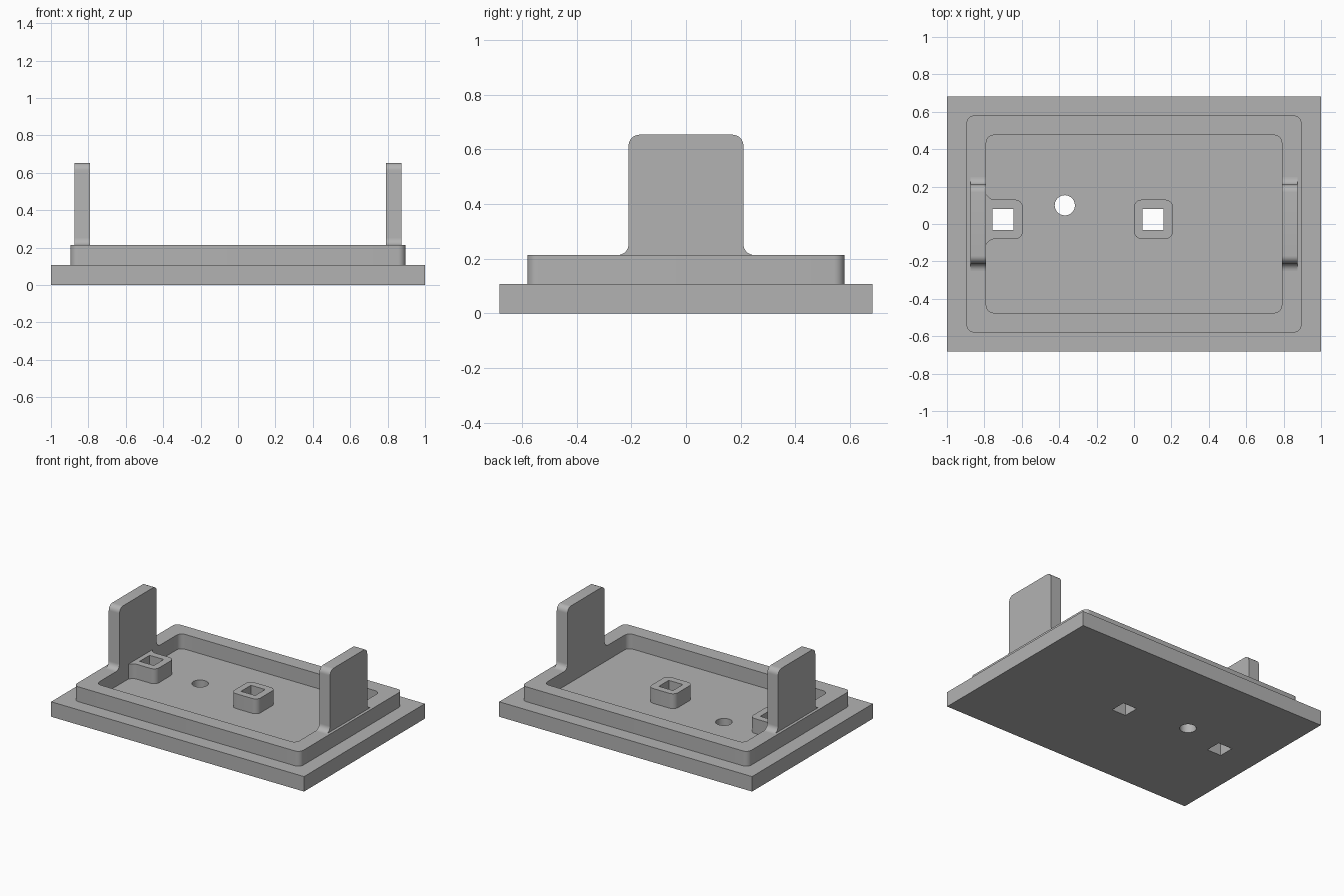
import bpy, bmesh, math
from mathutils import Vector

cube = bpy.data.objects.get("Cube")
if cube:
    bpy.data.objects.remove(cube, do_unlink=True)

grey = bpy.data.materials.new("plain grey")
grey.use_nodes = True
COLOR = (0.45, 0.45, 0.45, 1)
grey.diffuse_color = COLOR
grey.node_tree.nodes["Principled BSDF"].inputs["Base Color"].default_value = COLOR

FLOOR, RIM_TOP, TAB_TOP = 0.107, 0.213, 0.653
ROUND = 0.04


def rounded(corners, steps=8):
    """Outline from (u, v, radius) corners; square corners become arcs."""
    out = []
    n = len(corners)
    for i, (u, v, r) in enumerate(corners):
        p = Vector((u, v))
        if not r:
            pts = [p]
        else:
            back = (Vector(corners[i - 1][:2]) - p).normalized() * r
            ahead = (Vector(corners[(i + 1) % n][:2]) - p).normalized() * r
            angles = [math.pi / 2 * k / steps for k in range(steps + 1)]
            pts = [p + back + ahead - ahead * math.cos(a) - back * math.sin(a)
                   for a in angles]
        for q in pts:
            if not out or (q - out[-1]).length > 1e-4:
                out.append(q)
    if (out[0] - out[-1]).length < 1e-4:
        out.pop()
    return out


def rectangle(x0, x1, y0, y1, r=0):
    return rounded([(x0, y0, r), (x1, y0, r), (x1, y1, r), (x0, y1, r)])


def prism(name, outline, low, high, along_x=False):
    """Extrude an outline along z, or a (y, z) outline along x."""
    bm = bmesh.new()
    place = (lambda p, d: (d, p.x, p.y)) if along_x else (lambda p, d: (p.x, p.y, d))
    face = bm.faces.new([bm.verts.new(place(p, low)) for p in outline])
    depth = high - low
    move = (depth, 0, 0) if along_x else (0, 0, depth)
    top = bmesh.ops.extrude_face_region(bm, geom=[face], use_keep_orig=True)
    bmesh.ops.translate(bm, vec=move,
                        verts=[e for e in top["geom"] if isinstance(e, bmesh.types.BMVert)])
    bmesh.ops.recalc_face_normals(bm, faces=bm.faces)
    mesh = bpy.data.meshes.new(name)
    bm.to_mesh(mesh)
    bm.free()
    mesh.materials.append(grey)
    obj = bpy.data.objects.new(name, mesh)
    bpy.context.collection.objects.link(obj)
    return obj


def activate(obj):
    bpy.ops.object.select_all(action="DESELECT")
    obj.select_set(True)
    bpy.context.view_layer.objects.active = obj


def cut(obj, outline, low=-0.1, high=0.5):
    cutter = prism("cutter", outline, low, high)
    mod = obj.modifiers.new("cut", "BOOLEAN")
    mod.operation, mod.solver, mod.object = "DIFFERENCE", "EXACT", cutter
    activate(obj)
    bpy.ops.object.modifier_apply(modifier=mod.name)
    bpy.data.objects.remove(cutter, do_unlink=True)


# Base plate and raised rim
base = prism("base_plate", rectangle(-1, 1, -0.682, 0.682), 0, FLOOR)
rim = prism("raised_rim", rectangle(-0.895, 0.895, -0.58, 0.58, ROUND), FLOOR, RIM_TOP)
cut(rim, rectangle(-0.79, 0.79, -0.475, 0.475, ROUND))

# Square sockets: one free standing, one blended into the rim wall
Y0, Y1 = -0.08, 0.13
centre = prism("centre_socket", rectangle(0, 0.208, Y0, Y1, ROUND), FLOOR, RIM_TOP)
flare = [(-0.745, 0), (-0.76, 0.003), (-0.775, 0.012), (-0.79, 0.029)]
side_outline = ([(x, Y0 - d, 0) for x, d in reversed(flare)]
                + [(-0.595, Y0, ROUND), (-0.595, Y1, ROUND)]
                + [(x, Y1 + d, 0) for x, d in flare])
side = prism("side_socket", rounded(side_outline), FLOOR, RIM_TOP)

# Square holes run through sockets and plate
for socket, x in ((centre, 0.102), (side, -0.7)):
    hole = rectangle(x - 0.056, x + 0.056, -0.031, 0.081)
    cut(socket, hole)
    cut(base, hole)

# Round hole in the plate
cut(base, [Vector((-0.37 + 0.054 * math.cos(a), 0.1 + 0.054 * math.sin(a)))
           for a in (math.tau * k / 32 for k in range(32))])

# Upright tabs with rounded tops and filleted feet
half = [(0.21 + ROUND, RIM_TOP, 0), (0.21, RIM_TOP, ROUND), (0.21, TAB_TOP, ROUND)]
tab_outline = rounded(half + [(-y, z, r) for y, z, r in reversed(half)])
left = prism("left_tab", tab_outline, 0.79, 0.875, along_x=True)
right = prism("right_tab", tab_outline, -0.875, -0.79, along_x=True)

for part in (base, rim, centre, side, left, right):
    activate(part)
    bpy.ops.object.shade_smooth_by_angle(angle=math.radians(30))
